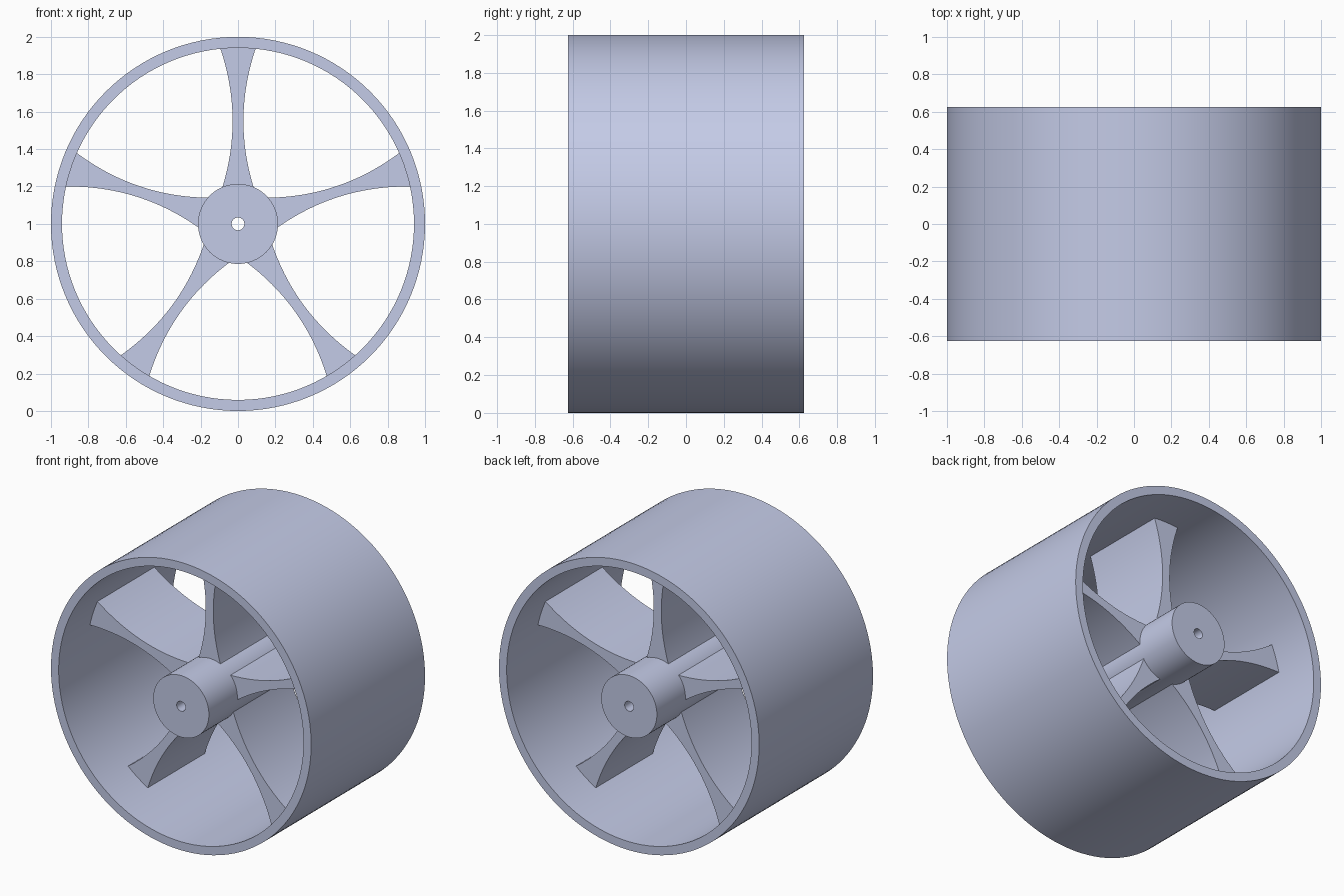
import bpy, bmesh, math
from mathutils import Matrix, Vector

cube = bpy.data.objects.get("Cube")
if cube:
    bpy.data.objects.remove(cube, do_unlink=True)

CENTRE_Z = 1.0
HALF_WIDTH = 0.625       # rim and hub
SPOKE_HALF = 0.3125      # spokes are half as wide as the rim

# Single pale blue-grey paint
paint = bpy.data.materials.new("pale_blue_grey")
colour = (0.591, 0.638, 0.855, 1.0)
paint.use_nodes = True
paint.diffuse_color = colour
paint.node_tree.nodes["Principled BSDF"].inputs["Base Color"].default_value = colour


def finish(bm, name):
    """Turn a bmesh into a wheel part with smooth curves and sharp corners."""
    bmesh.ops.recalc_face_normals(bm, faces=bm.faces)
    mesh = bpy.data.meshes.new(name)
    bm.to_mesh(mesh)
    bm.free()
    obj = bpy.data.objects.new(name, mesh)
    bpy.context.collection.objects.link(obj)
    obj.location.z = CENTRE_Z
    mesh.materials.append(paint)
    bpy.ops.object.select_all(action='DESELECT')
    obj.select_set(True)
    bpy.context.view_layer.objects.active = obj
    bpy.ops.object.shade_smooth_by_angle(angle=math.radians(30))
    return obj


def tube(name, inner, outer, steps):
    """Spin a rectangular section about the wheel axis."""
    bm = bmesh.new()
    corners = [(inner, -HALF_WIDTH), (outer, -HALF_WIDTH),
               (outer, HALF_WIDTH), (inner, HALF_WIDTH)]
    verts = [bm.verts.new((r, y, 0)) for r, y in corners]
    edges = [bm.edges.new((verts[i], verts[(i + 1) % 4])) for i in range(4)]
    bmesh.ops.spin(bm, geom=verts + edges, cent=(0, 0, 0), axis=(0, 1, 0),
                   angle=math.tau, steps=steps, use_merge=True)
    bmesh.ops.remove_doubles(bm, verts=bm.verts, dist=1e-5)
    return finish(bm, name)


def spoke(name, angle):
    """Waisted blade, narrowest midway, flaring into hub and rim."""
    bm = bmesh.new()
    r0, r1, n = 0.17, 0.955, 24
    radii = [r0 + (r1 - r0) * i / n for i in range(n + 1)]
    rows = []
    for r in radii:
        half = 0.029 + (r - 0.55) ** 2 / 2.3
        rows.append([bm.verts.new((s * half, -SPOKE_HALF, r)) for s in (-1, 1)])
    for a, b in zip(rows, rows[1:]):
        bm.faces.new((a[0], a[1], b[1], b[0]))
    front = bmesh.ops.extrude_face_region(bm, geom=bm.faces[:], use_keep_orig=True)
    moved = [g for g in front["geom"] if isinstance(g, bmesh.types.BMVert)]
    bmesh.ops.translate(bm, verts=moved, vec=Vector((0, 2 * SPOKE_HALF, 0)))
    bmesh.ops.rotate(bm, verts=bm.verts, cent=(0, 0, 0),
                     matrix=Matrix.Rotation(angle, 3, 'Y'))
    return finish(bm, name)


# Rim, hub with axle bore, and five spokes
tube("rim", 0.941, 1.0, 128)
tube("hub", 0.034, 0.214, 64)
for i in range(5):
    spoke(f"spoke_{i + 1}", i * math.tau / 5)
